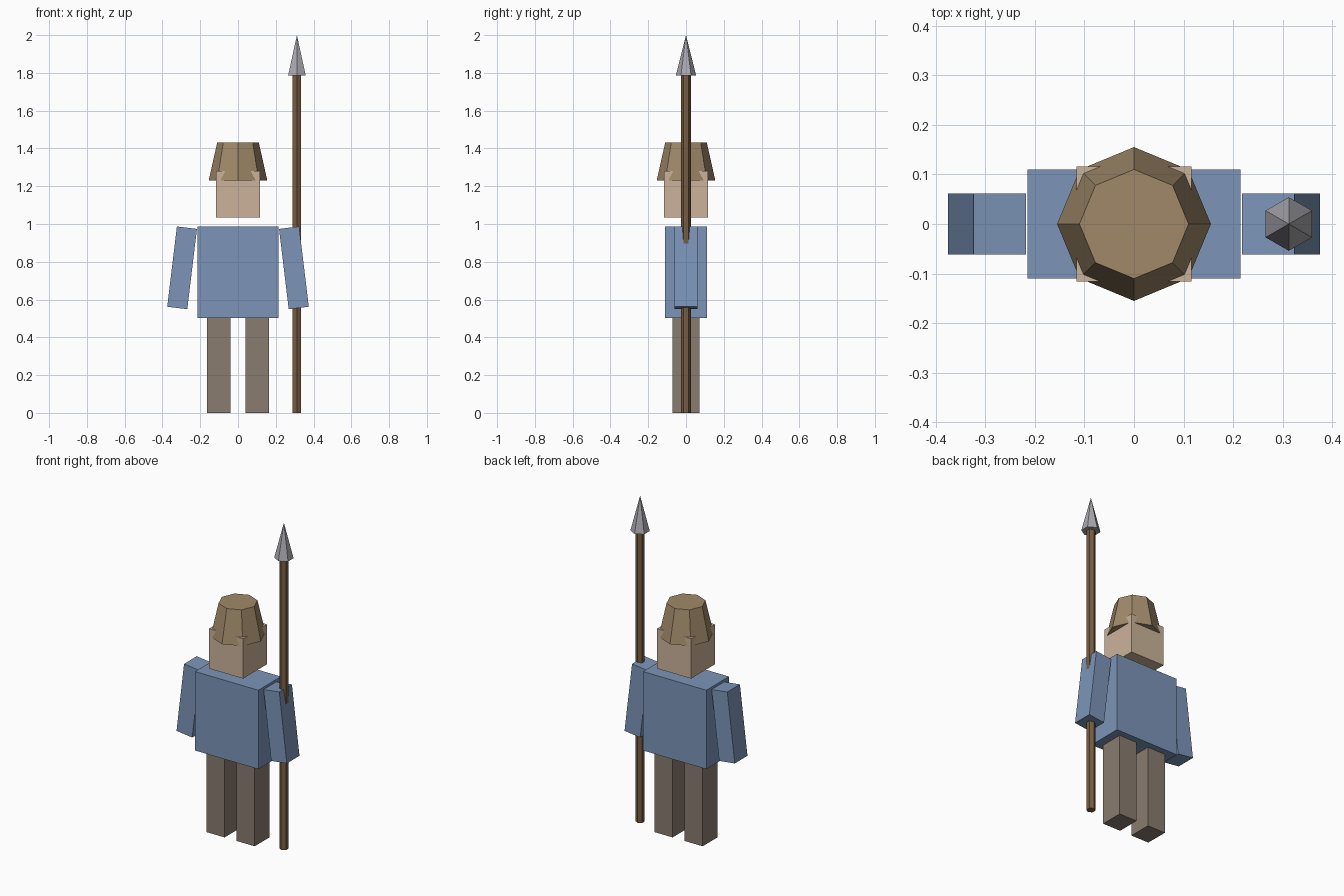
import bpy
from math import pi

if "Cube" in bpy.data.objects:
    bpy.data.objects.remove(bpy.data.objects["Cube"])


def material(name, rgb):
    m = bpy.data.materials.new(name)
    m.diffuse_color = (*rgb, 1)
    m.use_nodes = True
    m.node_tree.nodes["Principled BSDF"].inputs["Base Color"].default_value = m.diffuse_color
    return m


BLUE = material("blue_cloth", (0.20, 0.30, 0.48))
SKIN = material("skin", (0.60, 0.45, 0.32))
LEATHER = material("leather", (0.35, 0.25, 0.14))
TROUSER = material("trouser_cloth", (0.25, 0.20, 0.16))
WOOD = material("wood", (0.19, 0.11, 0.055))
STEEL = material("steel", (0.40, 0.40, 0.43))


def finish(name, mat):
    ob = bpy.context.object
    ob.name = name
    ob.data.materials.append(mat)
    return ob


def box(name, centre, size, mat, tilt=0):
    bpy.ops.mesh.primitive_cube_add(size=1, location=centre, rotation=(0, tilt, 0))
    bpy.context.object.scale = size
    return finish(name, mat)


def cone(name, sides, r1, r2, x, z0, z1, mat):
    bpy.ops.mesh.primitive_cone_add(vertices=sides, radius1=r1, radius2=r2,
                                    depth=z1 - z0, location=(x, 0, (z0 + z1) / 2))
    return finish(name, mat)


# Body and head
box("torso", (0, 0, 0.745), (0.43, 0.22, 0.485), BLUE)
box("head", (0, 0, 1.157), (0.232, 0.232, 0.245), SKIN)

# Legs and slightly splayed arms
for side, s in (("left", -1), ("right", 1)):
    box(side + "_leg", (s * 0.102, 0, 0.2515), (0.122, 0.142, 0.503), TROUSER)
    box(side + "_arm", (s * 0.296, 0, 0.768), (0.107, 0.123, 0.428), BLUE, -s * 0.12)

# Eight-sided tapered cap
cone("cap", 8, 0.155, 0.110, 0, 1.23, 1.432, LEATHER)

# Spear
cone("spear_shaft", 6, 0.026, 0.026, 0.312, 0, 1.79, WOOD)
cone("spear_tip", 6, 0.054, 0, 0.312, 1.785, 2.0, STEEL)
